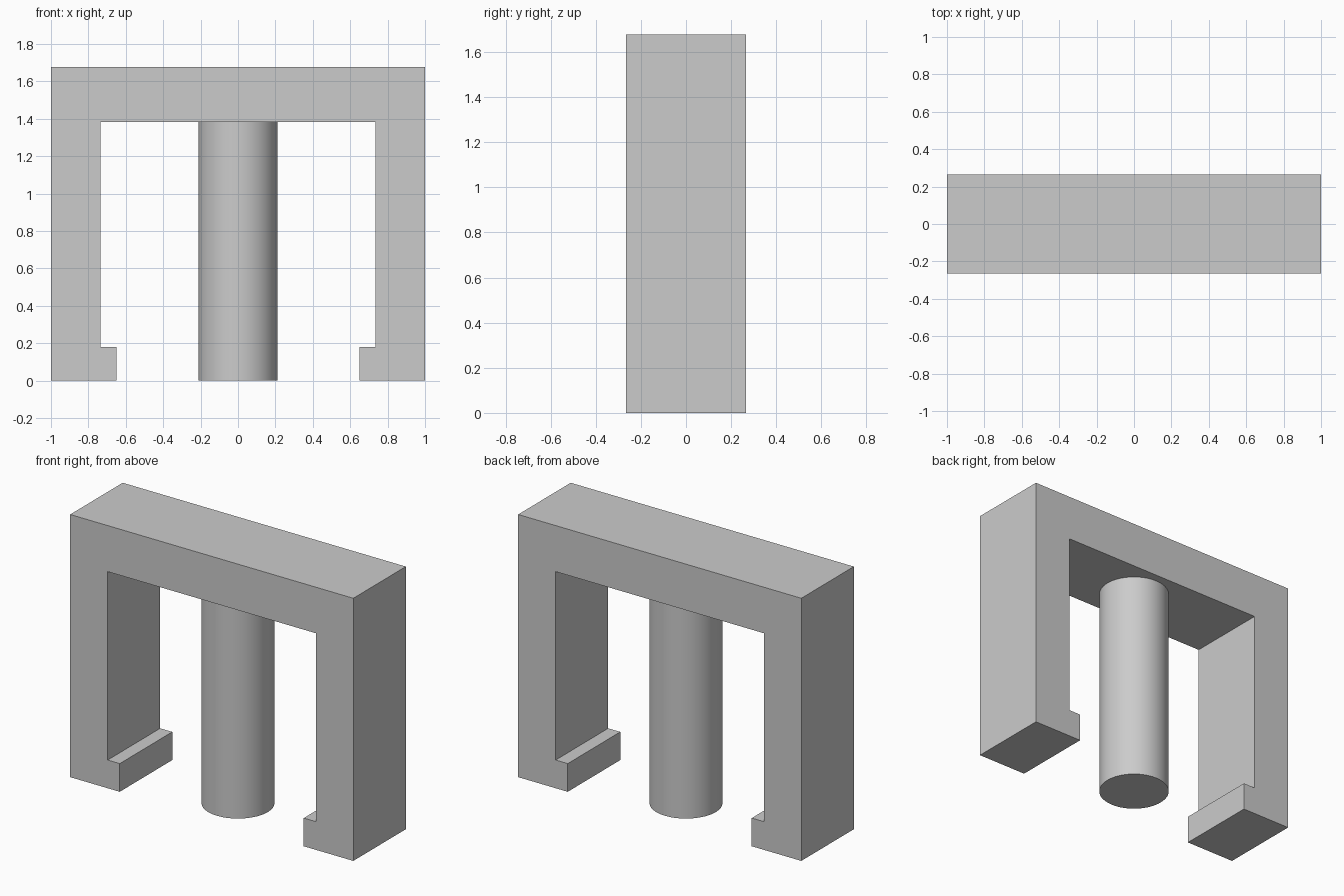
import bpy
import bmesh
from math import radians
from mathutils import Matrix

HEIGHT = 1.677
BEAM_UNDERSIDE = 1.383
DEPTH = 0.53
POST_RADIUS = 0.211

cube = bpy.data.objects.get("Cube")
if cube:
    bpy.data.objects.remove(cube, do_unlink=True)

grey = bpy.data.materials.new("light grey")
grey.use_nodes = True
colour = (0.6, 0.6, 0.6, 1)
grey.diffuse_color = colour
grey.node_tree.nodes["Principled BSDF"].inputs["Base Color"].default_value = colour


def add_object(name, bm):
    bmesh.ops.recalc_face_normals(bm, faces=bm.faces)
    mesh = bpy.data.meshes.new(name)
    bm.to_mesh(mesh)
    bm.free()
    mesh.materials.append(grey)
    obj = bpy.data.objects.new(name, mesh)
    bpy.context.collection.objects.link(obj)
    return obj


# Frame: half profile mirrored into an arch with inward feet, then extruded
half = [(0.65, 0), (1, 0), (1, HEIGHT)]
inner = [(0.735, BEAM_UNDERSIDE), (0.735, 0.18), (0.65, 0.18)]
outline = half + [(-x, z) for x, z in reversed(half)]
outline += [(-x, z) for x, z in reversed(inner)] + inner
bm = bmesh.new()
face = bm.faces.new([bm.verts.new((x, -DEPTH / 2, z)) for x, z in outline])
extruded = bmesh.ops.extrude_face_region(bm, geom=[face], use_keep_orig=True)
moved = [v for v in extruded["geom"] if isinstance(v, bmesh.types.BMVert)]
bmesh.ops.translate(bm, verts=moved, vec=(0, DEPTH, 0))
add_object("arch_frame", bm)

# Central post hanging from the beam
bm = bmesh.new()
bmesh.ops.create_cone(bm, cap_ends=True, segments=64, radius1=POST_RADIUS,
                      radius2=POST_RADIUS, depth=BEAM_UNDERSIDE,
                      matrix=Matrix.Translation((0, 0, BEAM_UNDERSIDE / 2)))
post = add_object("center_post", bm)
bpy.ops.object.select_all(action="DESELECT")
post.select_set(True)
bpy.context.view_layer.objects.active = post
bpy.ops.object.shade_smooth_by_angle(angle=radians(30))
